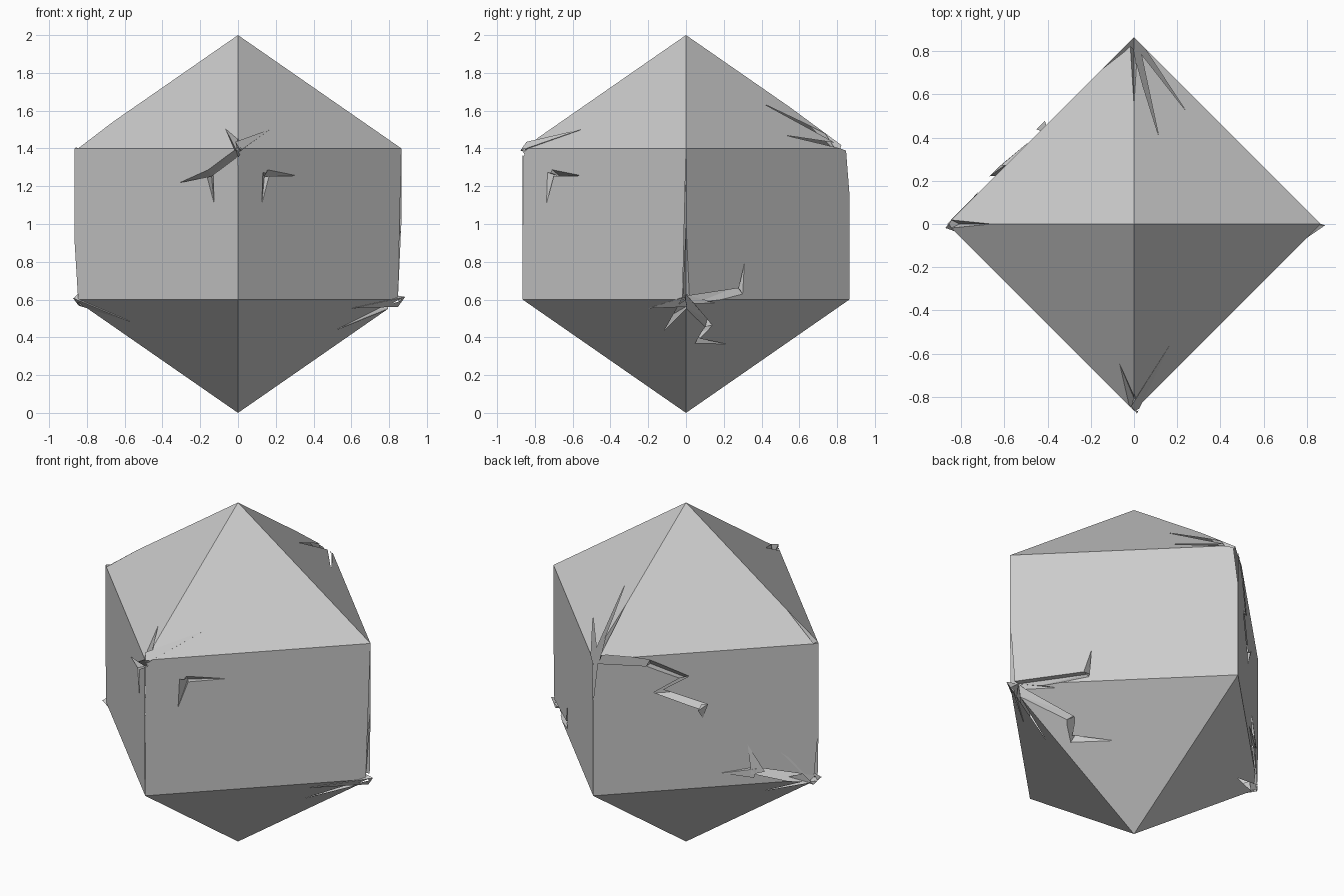
import bpy, bmesh
from mathutils import Vector

if "Cube" in bpy.data.objects:
    bpy.data.objects.remove(bpy.data.objects["Cube"])

R = 0.865
LOW, HIGH = 0.6, 1.4
CENTRE = Vector((0, 0, 1))
WIDTH = 0.052


def to_object(bm, name):
    bmesh.ops.recalc_face_normals(bm, faces=bm.faces)
    me = bpy.data.meshes.new(name)
    bm.to_mesh(me)
    bm.free()
    ob = bpy.data.objects.new(name, me)
    bpy.context.collection.objects.link(ob)
    return ob


def on_gem(side, u, z, push):
    """Surface point seen from one side, scaled about the centre by push."""
    v = R * min(1, (2 - z) / LOW, z / LOW) - abs(u)
    p = {"front": (u, -v, z), "back": (u, v, z),
         "right": (v, u, z), "left": (-v, u, z)}[side]
    return CENTRE + (Vector(p) - CENTRE) * push


def section(side, path, i):
    """V-shaped groove section at path point i; the last one is a sharp tip."""
    u, z = path[i]
    if i == len(path) - 1:
        return [on_gem(side, u, z, 1.004)]
    a, b = path[max(i - 1, 0)], path[i + 1]
    t = (Vector(b) - Vector(a)).normalized() * WIDTH / 2
    return [on_gem(side, u - t.y, z + t.x, 1.03),
            on_gem(side, u + t.y, z - t.x, 1.03),
            on_gem(side, u, z, 1 - 1.3 * WIDTH)]


def carve(side, path):
    """Cut one tapering crack, segment by segment."""
    for i in range(len(path) - 1):
        bm = bmesh.new()
        pts = section(side, path, i) + section(side, path, i + 1)
        res = bmesh.ops.convex_hull(bm, input=[bm.verts.new(p) for p in pts])
        junk = {g for g in res["geom_interior"] + res["geom_unused"]
                if isinstance(g, bmesh.types.BMVert)}
        if junk:
            bmesh.ops.delete(bm, geom=list(junk), context='VERTS')
        cutter = to_object(bm, "crack_cutter")
        mod = gem.modifiers.new("crack", 'BOOLEAN')
        mod.operation, mod.solver, mod.object = 'DIFFERENCE', 'EXACT', cutter
        bpy.context.view_layer.objects.active = gem
        bpy.ops.object.modifier_apply(modifier=mod.name)
        bpy.data.objects.remove(cutter)


def star(side, z, *branches):
    """Cracks that all spread from the gem corner at height z."""
    for branch in branches:
        carve(side, [(0, z)] + list(branch))


# Gem body: square prism with a pyramid at each end
bm = bmesh.new()
corners = [(R, 0), (0, R), (-R, 0), (0, -R)]
low = [bm.verts.new((x, y, LOW)) for x, y in corners]
high = [bm.verts.new((x, y, HIGH)) for x, y in corners]
foot, tip = bm.verts.new((0, 0, 0)), bm.verts.new((0, 0, 2))
for i in range(4):
    j = (i + 1) % 4
    bm.faces.new((low[i], low[j], high[j], high[i]))
    bm.faces.new((high[i], high[j], tip))
    bm.faces.new((low[j], low[i], foot))
gem = to_object(bm, "gem_body")

# Front upper corner: two short horns and a mirrored pair of forked legs
star("front", HIGH, [(0, 1.46)], [(-.07, 1.51)], [(.17, 1.5)])
for s in (-1, 1):
    star("front", HIGH - .02, [(s * .15, 1.27), (s * .32, 1.235 + s * .02)])
    carve("front", [(s * .15, 1.27), (s * .125, 1.1)])

# Right lower corner: long spike, hooked arm and zigzag leg
star("right", LOW, [(0, 1.03)], [(.29, .645), (.31, .8)], [(.17, .58)],
     [(.12, .46), (.06, .38), (.22, .365)], [(-.2, .555)], [(-.12, .43)])

# Back upper corner: roof spikes and zigzag arm
star("back", HIGH, [(0, 1.63)], [(0, 1.15)], [(.12, 1.65)], [(.25, 1.473)],
     [(-.21, 1.36), (-.35, 1.26), (-.25, 1.19), (-.42, 1.08), (-.42, 1.01)])

# Left corners: chipped edge above, forked crack below
star("left", HIGH, [(0, 1.55)], [(0, 1.14)])
star("left", LOW, [(0, .92)], [(.25, .68), (.375, .68)], [(.145, .774)],
     [(-.13, .485)], [(.14, .51)])
carve("left", [(.24, .68), (.273, .836)])
